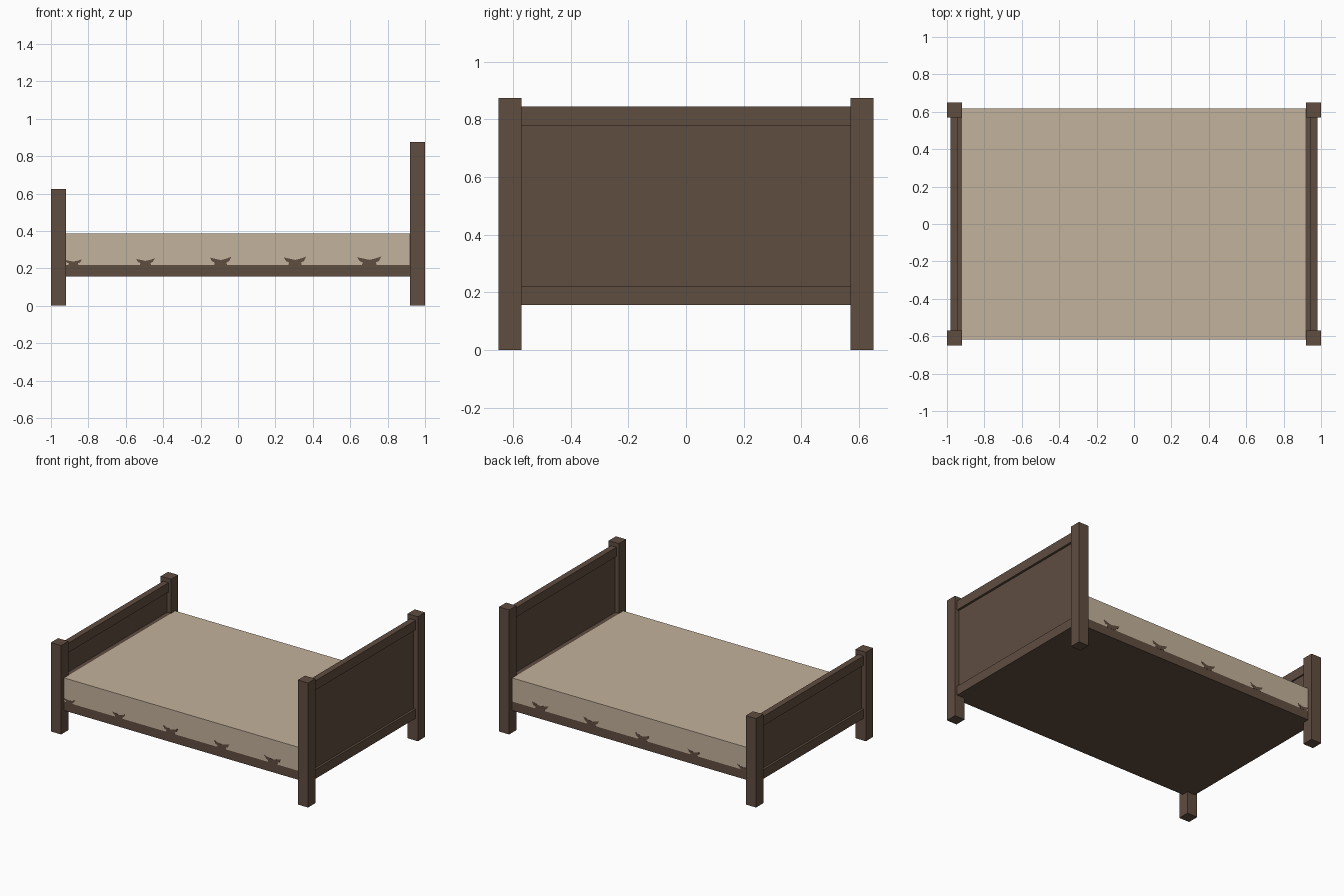
import bpy, bmesh

if "Cube" in bpy.data.objects:
    bpy.data.objects.remove(bpy.data.objects["Cube"])


def mat(name, rgb):
    m = bpy.data.materials.new(name)
    m.diffuse_color = (*rgb, 1)
    m.use_nodes = True
    m.node_tree.nodes["Principled BSDF"].inputs["Base Color"].default_value = m.diffuse_color
    return m


wood = mat("dark_wood", (0.117, 0.075, 0.053))
linen = mat("beige_linen", (0.552, 0.445, 0.332))


def finish(name, bm, mats):
    me = bpy.data.meshes.new(name)
    bm.to_mesh(me)
    bm.free()
    for m in mats:
        me.materials.append(m)
    ob = bpy.data.objects.new(name, me)
    bpy.context.collection.objects.link(ob)
    return ob


def box_bm(lo, hi):
    bm = bmesh.new()
    bmesh.ops.create_cube(bm, size=1)
    for v in bm.verts:
        for i in range(3):
            v.co[i] = lo[i] if v.co[i] < 0 else hi[i]
    return bm


def box(name, x0, x1, y0, y1, z0, z1):
    xs = sorted((x0, x1))
    return finish(name, box_bm((xs[0], y0, z0), (xs[1], y1, z1)), [wood])


# Headboard and footboard: two posts, two rails and a recessed panel each
for label, s, top in (("head", 1, 0.875), ("foot", -1, 0.625)):
    for side, y in (("front", -0.61), ("back", 0.61)):
        box(f"{label}_{side}_post", s * 0.92, s, y - 0.04, y + 0.04, 0, top)
    rail_top = top - 0.03
    box(f"{label}_top_rail", s * 0.94, s * 0.982, -0.57, 0.57, rail_top - 0.066, rail_top)
    box(f"{label}_bottom_rail", s * 0.94, s * 0.982, -0.57, 0.57, 0.156, 0.221)
    box(f"{label}_panel", s * 0.95, s * 0.966, -0.57, 0.57, 0.221, rail_top - 0.066)

# Mattress and side rails: one block, wood below the rail line and at the ends
bm = box_bm((-0.95, -0.617, 0.156), (0.95, 0.617, 0.385))
for co, no in (((0, 0, 0.219), (0, 0, 1)), ((-0.92, 0, 0), (1, 0, 0)), ((0.918, 0, 0), (1, 0, 0))):
    bmesh.ops.bisect_plane(bm, geom=bm.verts[:] + bm.edges[:] + bm.faces[:],
                           plane_co=co, plane_no=no)
for f in bm.faces:
    c = f.calc_center_median()
    f.material_index = 1 if c.z > 0.22 and abs(c.x) < 0.919 else 0
finish("mattress_and_side_rails", bm, [wood, linen])

# Painted winged ornaments above the side rails: (x, width, height)
wing = [(-0.5, 0.9), (-0.25, 0.75), (0, 0.6), (0.25, 0.75), (0.5, 1),
        (0.4, 0.45), (0.27, 0.3), (0.3, 0), (-0.3, 0), (-0.27, 0.3), (-0.4, 0.45)]
ornaments = [(-0.88, 0.09, 0.03), (-0.495, 0.1, 0.036), (-0.093, 0.115, 0.044),
             (0.305, 0.12, 0.045), (0.702, 0.13, 0.046)]
for side, s in (("front", -1), ("back", 1)):
    for i, (x, w, h) in enumerate(ornaments):
        bm = bmesh.new()
        y = s * 0.616
        f = bm.faces.new([bm.verts.new((x + w * u, y, 0.218 + h * v)) for u, v in wing])
        r = bmesh.ops.extrude_face_region(bm, geom=[f])
        for v in r["geom"]:
            if isinstance(v, bmesh.types.BMVert):
                v.co.y += s * 0.002
        bmesh.ops.recalc_face_normals(bm, faces=bm.faces)
        finish(f"{side}_ornament_{i + 1}", bm, [wood])
